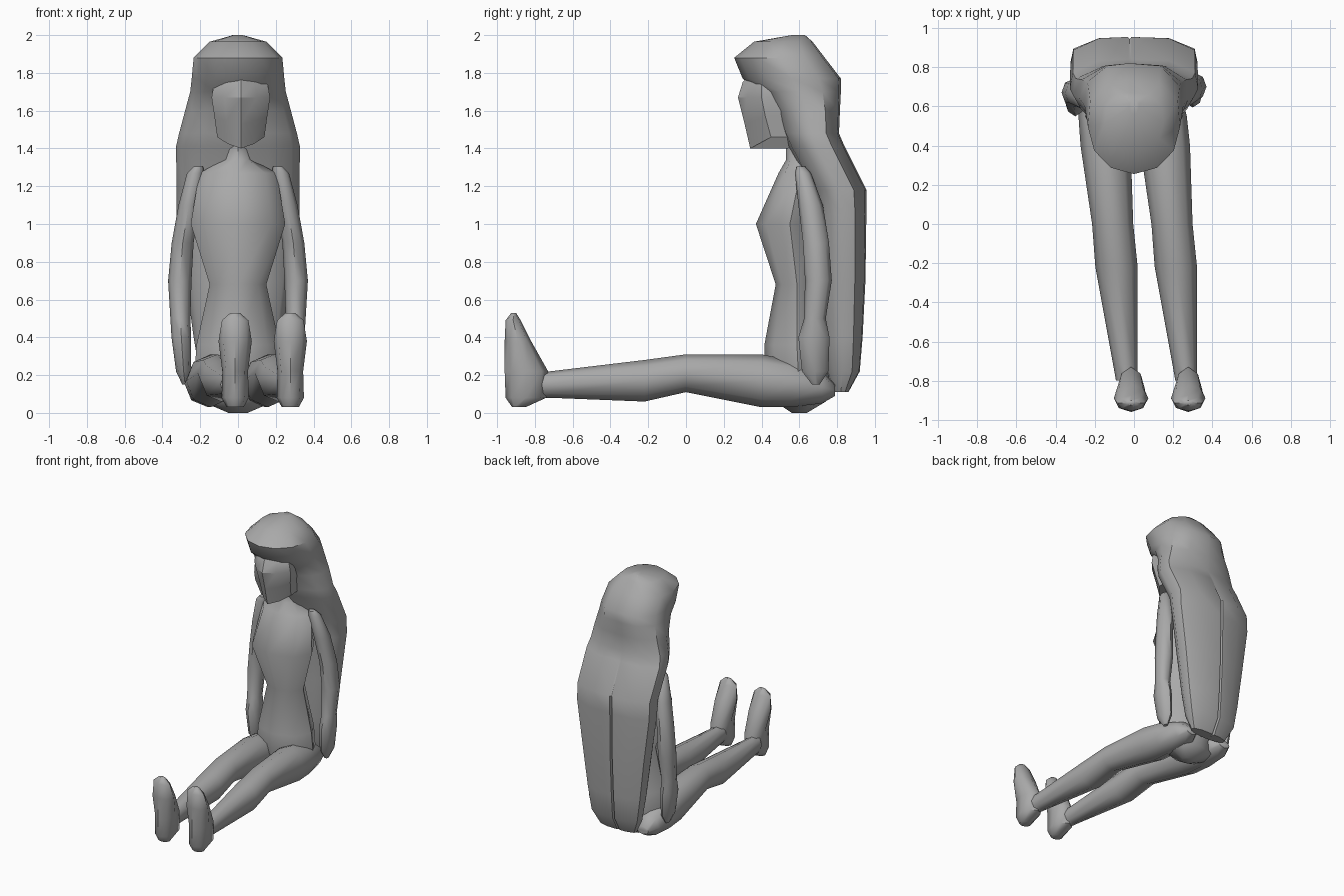
import bpy, math
from mathutils import Vector

cube = bpy.data.objects.get("Cube")
if cube:
    bpy.data.objects.remove(cube, do_unlink=True)

grey = bpy.data.materials.new("plain_grey")
grey.use_nodes = True
COLOUR = (0.4, 0.4, 0.4, 1)
grey.diffuse_color = COLOUR
grey.node_tree.nodes["Principled BSDF"].inputs["Base Color"].default_value = COLOUR


def loft(name, rings, angle=50):
    """Skin a list of equal-length rings and close both ends."""
    n = len(rings[0])
    verts = [v for r in rings for v in r]
    faces = []
    for k in range(len(rings) - 1):
        for i in range(n):
            j = (i + 1) % n
            faces.append((k * n + i, k * n + j, (k + 1) * n + j, (k + 1) * n + i))
    faces.append(tuple(reversed(range(n))))
    faces.append(tuple(range((len(rings) - 1) * n, len(rings) * n)))
    mesh = bpy.data.meshes.new(name)
    mesh.from_pydata(verts, [], faces)
    mesh.materials.append(grey)
    obj = bpy.data.objects.new(name, mesh)
    bpy.context.collection.objects.link(obj)
    bpy.ops.object.select_all(action='DESELECT')
    obj.select_set(True)
    bpy.context.view_layer.objects.active = obj
    bpy.ops.object.mode_set(mode='EDIT')
    bpy.ops.mesh.select_all(action='SELECT')
    bpy.ops.mesh.normals_make_consistent(inside=False)
    bpy.ops.object.mode_set(mode='OBJECT')
    bpy.ops.object.shade_smooth_by_angle(angle=math.radians(angle))
    return obj


def flat_ring(z, cx, w, front, back, n=8):
    """Horizontal ellipse between two depths."""
    cy, d = (front + back) / 2, (back - front) / 2
    return [Vector((cx + w * math.sin(a), cy - d * math.cos(a), z))
            for a in (math.tau * i / n for i in range(n))]


def upright_ring(y, cx, w, low, high, n=8):
    """Ellipse across a limb that runs along y."""
    cz, h = (low + high) / 2, (high - low) / 2
    return [Vector((cx + w * math.sin(a), y, cz + h * math.cos(a)))
            for a in (math.tau * i / n for i in range(n))]


# Torso with hips, waist, chest, shoulders and neck: z, half width, front, back
torso = [(0.0, .05, .56, .64), (.06, .19, .47, .74), (.2, .23, .42, .77),
         (.36, .22, .415, .76), (.68, .15, .475, .70), (1.0, .25, .37, .73),
         (1.27, .205, .49, .72), (1.34, .075, .53, .69), (1.41, .06, .53, .68),
         (1.5, .06, .53, .68)]
loft("torso", [flat_ring(z, 0, w, f, b) for z, w, f, b in torso])

# Legs are slightly turned, so each has its own centre line
leg = [(.79, .05, .09, .15), (.72, .10, .05, .22), (.55, .125, .03, .28),
       (.4, .128, .03, .31), (0, .105, .11, .31), (-.22, .108, .06, .28),
       (-.72, .062, .08, .22), (-.8, .055, .08, .22)]
foot = [(.03, .045, -.92, -.85), (.08, .072, -.955, -.74), (.22, .068, -.96, -.73),
        (.38, .088, -.96, -.82), (.49, .07, -.955, -.875), (.53, .025, -.925, -.9)]
for side, hip_x, drift, foot_x in (("left", .14, .17, .277), ("right", -.163, .17, -.015)):
    rings = [upright_ring(y, hip_x + (.6 - y) * .09, w, lo, hi) for y, w, lo, hi in leg]
    loft(side + "_leg", rings)
    loft(side + "_foot", [flat_ring(z, foot_x, w, f, b) for z, w, f, b in foot])

# Arms with mitten hands: z, centre x, half width, front, back
arm = [(1.305, .21, .025, .585, .63), (1.27, .225, .045, .575, .66),
       (1.1, .26, .055, .585, .715), (.9, .293, .058, .60, .737),
       (.7, .308, .062, .60, .742), (.5, .305, .053, .585, .70),
       (.4, .30, .052, .55, .715), (.22, .288, .04, .56, .70), (.15, .28, .015, .61, .65)]
for side, s, shift in (("left", 1, .05), ("right", -1, 0)):
    loft(side + "_arm", [flat_ring(z, s * x, w, f + shift * (1.3 - z), b + shift * (1.3 - z))
                         for z, x, w, f, b in arm])


# Face: a keeled wedge, with the jaw rising to each side of the chin
def face_ring(z, rise, w, front, cheek):
    half = [(.55, front + .045, .4), (1, cheek, 1), (.95, .56, 1)]
    right = [Vector((.015 + k * w, y, z + rise * r)) for k, y, r in half]
    left = [Vector((.015 - k * w, y, z + rise * r)) for k, y, r in reversed(half)]
    return [Vector((.015, front, z))] + right + [Vector((.015, .56, z))] + left


loft("head", [face_ring(1.40, .06, .125, .34, .45), face_ring(1.53, .04, .14, .31, .42),
              face_ring(1.67, 0, .155, .275, .40), face_ring(1.75, 0, .14, .30, .40),
              face_ring(1.82, 0, .10, .36, .42)], 30)


# Hair: z, half width, front, back, depth of the parting down the back
def hair_ring(z, w, front, back, slit):
    mid = front + (back - front) * .5
    pts = []
    for i in range(-5, 6):
        a = math.pi * i / 6
        depth = math.cos(a)
        boxy = 1.0 if depth > 0 else 1.1
        d = mid - front if depth > 0 else back - mid
        pts.append(Vector((w * math.sin(a) * boxy if abs(i) > 3 else w * math.sin(a),
                           mid - d * max(-1, depth * boxy), z)))
    gap = .009
    pts += [Vector((gap - .022, back, z)), Vector((-.022, back - slit, z)),
            Vector((-gap - .022, back, z))][::1]
    return pts


hair = [(2.0, .025, .56, .63, 0), (1.965, .15, .36, .67, 0), (1.88, .235, .255, .735, 0),
        (1.77, .245, .30, .82, 0), (1.7, .253, .39, .82, 0), (1.6, .28, .47, .815, 0),
        (1.48, .312, .51, .81, 0), (1.41, .328, .54, .84, 0), (1.18, .325, .66, .955, .01),
        (1.05, .325, .69, .955, .13), (.7, .275, .70, .95, .13), (.4, .235, .72, .935, .13),
        (.22, .205, .74, .92, .1), (.11, .15, .78, .86, .04)]
loft("hair", [hair_ring(*r) for r in hair], 45)
